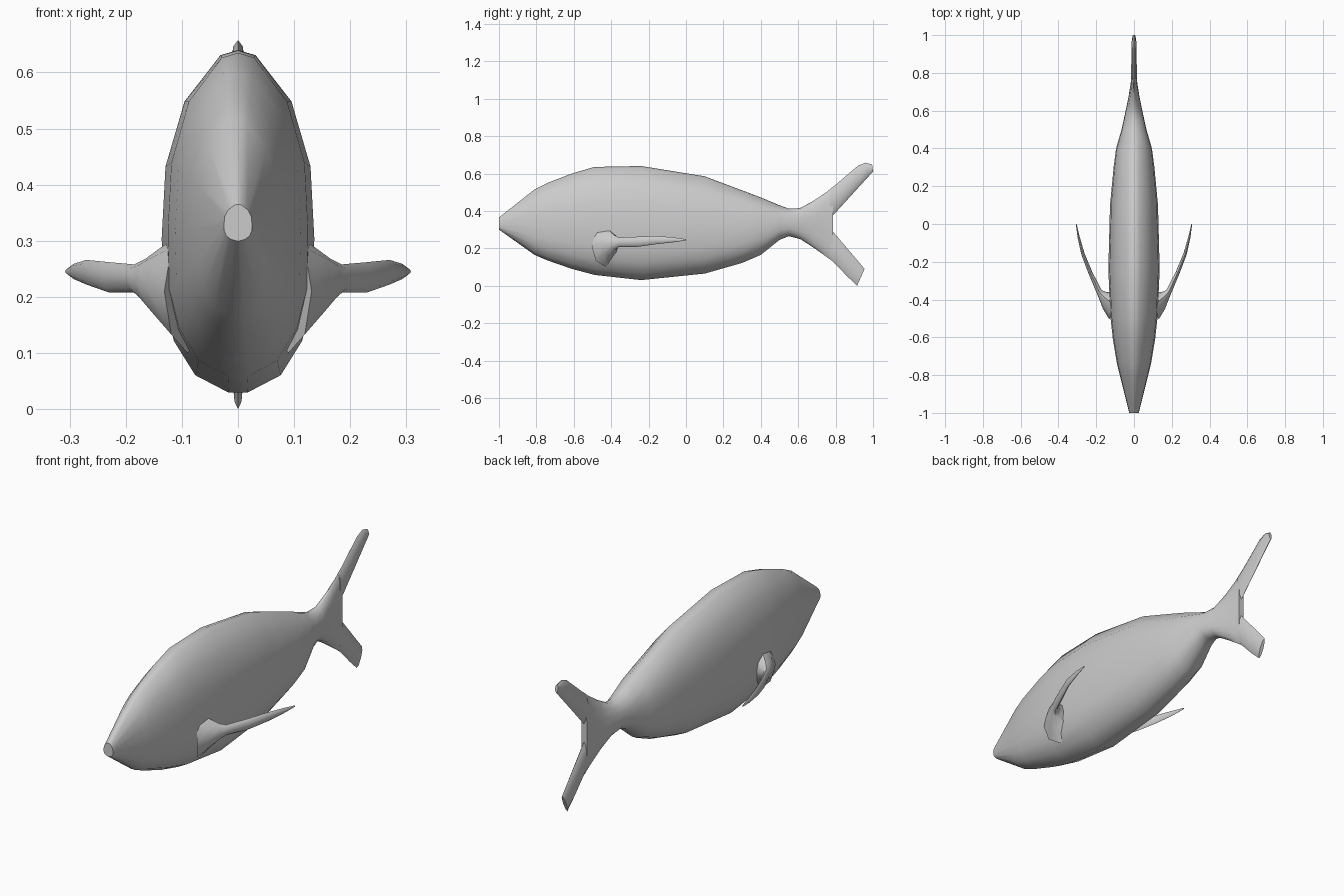
import bpy, bmesh, math
from mathutils import Vector

if "Cube" in bpy.data.objects:
    bpy.data.objects.remove(bpy.data.objects["Cube"])

# Half cross-sections as (height 0..1, width factor)
BODY = [(0, .13), (.05, .56), (.15, .84), (.27, .98), (.45, 1), (.66, .95), (.85, .70), (.985, .23), (1, .0)]
OVAL = [(0, 0), (.15, .7), (.5, 1), (.85, .7), (1, 0)]


def ring(low, high, side, profile):
    """Closed section between two points, widened along the side vector."""
    low, high, side = Vector(low), Vector(high), Vector(side)
    right = [low.lerp(high, t) + side * w for t, w in profile]
    left = [low.lerp(high, t) - side * w for t, w in reversed(profile) if w > 0]
    return right + left


def loft(name, rings, mirror=False):
    """Skin a row of sections and cap both ends."""
    bm = bmesh.new()
    rows = [[bm.verts.new(p) for p in r] for r in rings]
    n = len(rows[0])
    for a, b in zip(rows, rows[1:]):
        for i in range(n):
            j = (i + 1) % n
            bm.faces.new((a[i], a[j], b[j], b[i]))
    bm.faces.new(rows[0][::-1])
    bm.faces.new(rows[-1])
    bmesh.ops.recalc_face_normals(bm, faces=bm.faces)
    mesh = bpy.data.meshes.new(name)
    bm.to_mesh(mesh)
    bm.free()
    ob = bpy.data.objects.new(name, mesh)
    bpy.context.collection.objects.link(ob)
    if mirror:
        ob.modifiers.new("Mirror", 'MIRROR')
    bpy.ops.object.select_all(action='DESELECT')
    ob.select_set(True)
    bpy.context.view_layer.objects.active = ob
    bpy.ops.object.shade_smooth_by_angle(angle=math.radians(50))
    return ob


# Body and tail root: y, bottom, top, half width
stations = [
    (-1.0, .30, .365, .025), (-.81, .165, .515, .073), (-.74, .135, .55, .09),
    (-.61, .09, .60, .112), (-.49, .058, .635, .125), (-.24, .03, .64, .136),
    (.10, .065, .585, .127), (.30, .122, .51, .108), (.40, .165, .472, .095),
    (.50, .245, .43, .066), (.55, .265, .412, .055), (.61, .25, .415, .042),
    (.68, .205, .453, .028), (.75, .155, .50, .017), (.785, .13, .528, .015),
]
loft("body", [ring((0, y, b), (0, y, t), (w, 0, 0), BODY) for y, b, t, w in stations])

# Tail lobes: inner y, z, outer y, z, half thickness
lobes = {
    "upper_tail_lobe": [(.77, .37, .77, .517, .015), (.79, .38, .80, .54, .015),
                        (.89, .49, .92, .642, .014), (.975, .583, .96, .658, .012),
                        (1.0, .61, .995, .648, .008)],
    "lower_tail_lobe": [(.77, .30, .77, .143, .015), (.787, .288, .79, .125, .015),
                        (.87, .19, .86, .052, .014), (.955, .09, .915, .0, .009)],
}
for name, rows in lobes.items():
    loft(name, [ring((0, a, b), (0, c, d), (w, 0, 0), OVAL) for a, b, c, d, w in rows])

# Side fins with a flared root: x, y, bottom, top, half thickness
fin = [
    (.09, -.43, .10, .32, .085), (.135, -.405, .155, .29, .053), (.165, -.38, .19, .268, .027),
    (.185, -.357, .208, .258, .015), (.23, -.26, .208, .262, .011),
    (.27, -.16, .222, .266, .009), (.293, -.07, .232, .259, .006), (.306, 0, .242, .249, .002),
]
rings = []
for i, (x, y, b, t, w) in enumerate(fin):
    p, q = fin[max(i - 1, 0)], fin[min(i + 1, len(fin) - 1)]
    side = Vector((q[1] - p[1], p[0] - q[0], 0)).normalized() * w
    rings.append(ring((x, y, b), (x, y, t), side, OVAL))
loft("side_fins", rings, mirror=True)
